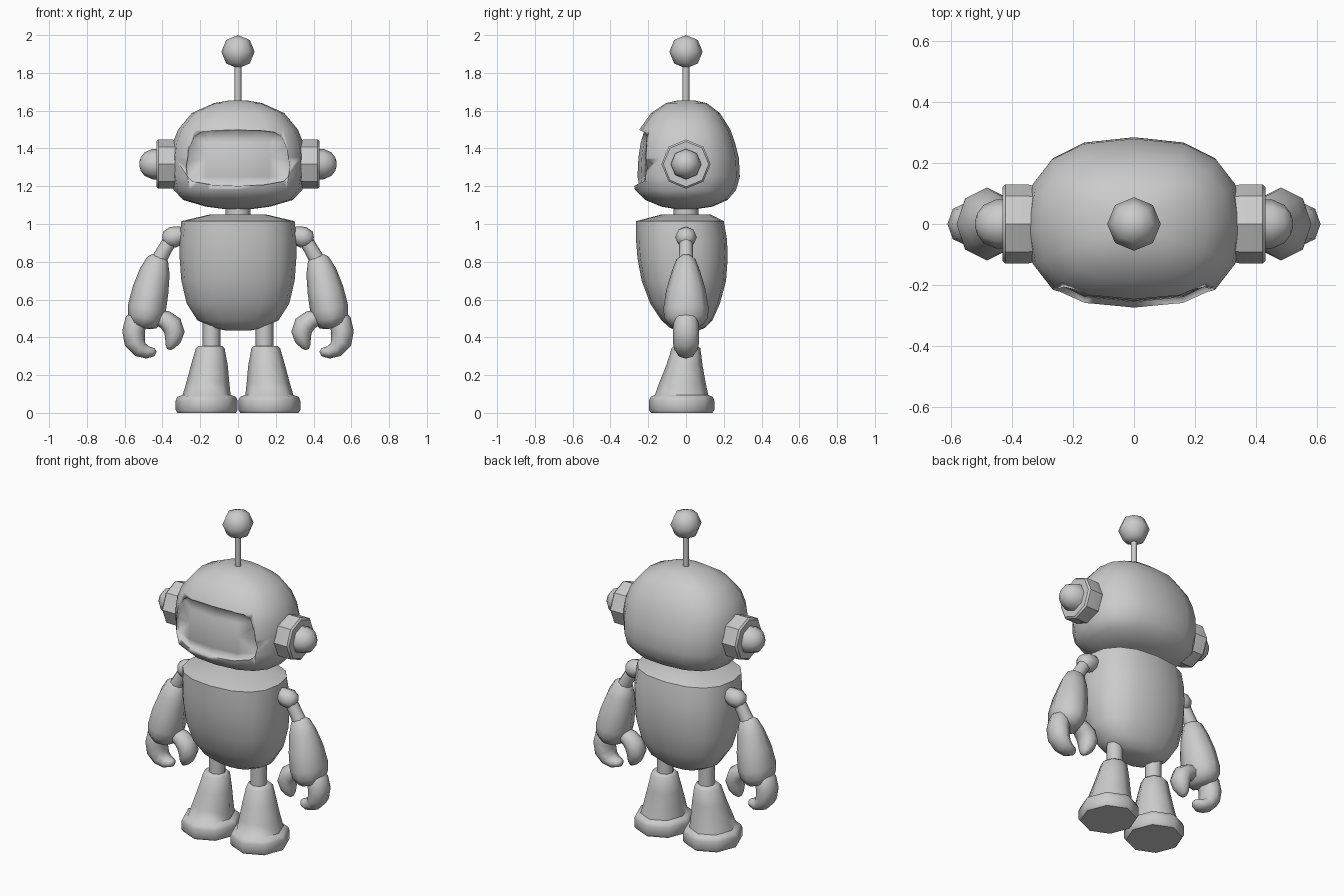
import bpy, bmesh, math
from mathutils import Vector

if "Cube" in bpy.data.objects:
    bpy.data.objects.remove(bpy.data.objects["Cube"])

grey = bpy.data.materials.new("light grey")
grey.diffuse_color = (0.6, 0.6, 0.6, 1)
grey.use_nodes = True
grey.node_tree.nodes["Principled BSDF"].inputs["Base Color"].default_value = grey.diffuse_color


def loft(name, rings, angle=45):
    """Skin a list of closed rings and cap both ends."""
    bm = bmesh.new()
    loops = [[bm.verts.new(p) for p in ring] for ring in rings]
    for a, b in zip(loops, loops[1:]):
        n = len(a)
        for i in range(n):
            bm.faces.new((a[i], a[(i + 1) % n], b[(i + 1) % n], b[i]))
    bm.faces.new(loops[0])
    bm.faces.new(loops[-1])
    bmesh.ops.recalc_face_normals(bm, faces=bm.faces)
    mesh = bpy.data.meshes.new(name)
    bm.to_mesh(mesh)
    bm.free()
    mesh.materials.append(grey)
    ob = bpy.data.objects.new(name, mesh)
    bpy.context.collection.objects.link(ob)
    bpy.ops.object.select_all(action='DESELECT')
    ob.select_set(True)
    bpy.context.view_layer.objects.active = ob
    bpy.ops.object.shade_smooth_by_angle(angle=math.radians(angle))
    return ob


def oval(z, cx, rx, front, back, sides, power=2.0):
    """Horizontal superellipse ring with separate front and back depth."""
    cy, ry, pts = (front + back) / 2, (back - front) / 2, []
    for i in range(sides):
        c, s = math.cos(math.tau * i / sides), math.sin(math.tau * i / sides)
        pts.append((cx + rx * math.copysign(abs(c) ** (2 / power), c),
                    cy + ry * math.copysign(abs(s) ** (2 / power), s), z))
    return pts


def sweep(name, path, side=1, angle=60):
    """Eight-sided tube along (x, z, radius, y radius) points."""
    rings = []
    for i, (x, z, r, ry) in enumerate(path):
        a, b = path[max(i - 1, 0)], path[min(i + 1, len(path) - 1)]
        t = Vector((b[0] - a[0], b[1] - a[1])).normalized()
        ring = []
        for k in range(8):
            c, s = math.cos(math.tau * k / 8), math.sin(math.tau * k / 8)
            ring.append((side * (x - t.y * r * c), ry * s, z + t.x * r * c))
        rings.append(ring)
    return loft(name, rings, angle)


def ball(name, centre, r):
    bpy.ops.mesh.primitive_uv_sphere_add(segments=8, ring_count=4, radius=r, location=centre)
    ob = bpy.context.object
    ob.name = name
    ob.data.materials.append(grey)
    bpy.ops.object.shade_smooth()


def subtract(ob, cutter):
    mod = ob.modifiers.new("cut", 'BOOLEAN')
    mod.operation, mod.solver, mod.object = 'DIFFERENCE', 'EXACT', cutter
    cutter.hide_render = True
    cutter.hide_set(True)


# Head: height, half width, front, back
head_profile = [
    (1.08, .08, -.06, .06), (1.092, .17, -.13, .14), (1.127, .29, -.215, .22),
    (1.18, .34, -.27, .265), (1.25, .352, -.285, .285), (1.35, .355, -.28, .28),
    (1.43, .345, -.268, .26), (1.5, .317, -.247, .235), (1.587, .245, -.185, .18),
    (1.64, .127, -.105, .11), (1.655, .04, -.04, .04)]
head_rings = [oval(z, 0, a, f, b, 16, 2.5) for z, a, f, b in head_profile]
head = loft("head", head_rings)

# Visor recess: a rounded window cut to a constant depth
core = loft("visor_floor_helper", [[(x, y + .028, z) for x, y, z in r] for r in head_rings])
half = [(0, 1.5), (.12, 1.498), (.2, 1.49), (.24, 1.465), (.268, 1.4), (.285, 1.3),
        (.278, 1.25), (.25, 1.222), (.14, 1.205), (0, 1.2)]
outline = half + [(-x, z) for x, z in half[-2:0:-1]]
cutter = loft("visor_cutter", [
    [(x, -.4, 1.35 + (z - 1.35) * 1.04) for x, z in outline],
    [(x * .95, -.14, 1.35 + (z - 1.35) * .94) for x, z in outline]])
subtract(cutter, core)
subtract(head, cutter)

# Antenna
loft("antenna_rod", [oval(z, 0, .018, -.018, .018, 8) for z in (1.63, 1.85)], 50)
ball("antenna_ball", (0, 0, 1.912), .088)

# Neck and torso
loft("neck", [oval(z, 0, .067, -.067, .067, 8) for z in (1.03, 1.11)], 50)
torso = [(.437, .07, -.05, .07), (.45, .13, -.085, .1), (.49, .215, -.13, .14),
         (.58, .272, -.19, .18), (.7, .3, -.235, .212), (.82, .309, -.257, .221),
         (.92, .309, -.265, .217), (1.015, .3, -.265, .2), (1.05, .15, -.13, .13)]
loft("torso", [oval(z, 0, a, f, b, 16, 2.4) for z, a, f, b in torso])

for side, label in ((1, "right"), (-1, "left")):
    # Ear disc and knob
    sweep(label + "_ear_disc", [(x, 1.317, r, r) for x, r in (
        (.3, .12), (.35, .13), (.422, .13), (.432, .12), (.432, .095), (.42, .085))], side, 40)
    sweep(label + "_ear_knob", [(x, 1.317, r, r) for x, r in (
        (.4, .082), (.455, .08), (.495, .062), (.515, .035), (.522, .012))], side)

    # Shoulder and upper arm
    sweep(label + "_shoulder", [(.275, .945, .035, .035), (.3, .94, .048, .048),
                                (.345, .93, .057, .057), (.38, .918, .045, .045),
                                (.396, .912, .018, .018)], side)
    sweep(label + "_upper_arm", [(.355, .92, .038, .036), (.385, .87, .038, .036),
                                 (.43, .79, .042, .04)], side)

    # Forearm
    sweep(label + "_forearm", [(.421, .832, .035, .025), (.425, .815, .056, .05),
                               (.44, .75, .08, .075), (.463, .65, .096, .105),
                               (.483, .55, .102, .12), (.492, .5, .092, .115),
                               (.5, .462, .07, .085), (.503, .45, .03, .04)], side)

    # Claw made of a long finger and a short thumb
    sweep(label + "_claw_finger", [(.525, .53, .035, .04), (.54, .49, .058, .066),
                                   (.553, .43, .06, .07), (.546, .375, .056, .07),
                                   (.518, .335, .043, .062), (.48, .32, .033, .05),
                                   (.45, .324, .025, .035), (.436, .333, .01, .015)], side)
    sweep(label + "_claw_thumb", [(.43, .51, .04, .045), (.385, .493, .05, .055),
                                  (.35, .465, .056, .062), (.336, .425, .054, .062),
                                  (.345, .385, .043, .053), (.36, .352, .026, .035),
                                  (.366, .335, .01, .015)], side)

    # Leg and boot: height, centre x, half width, front, back
    loft(label + "_leg", [oval(z, side * .14, .047, -.047, .047, 8) for z in (.33, .54)], 50)
    boot = [(.355, .147, .062, -.062, .062), (.342, .147, .076, -.076, .076),
            (.25, .152, .098, -.105, .088), (.16, .16, .114, -.142, .104),
            (.095, .166, .127, -.165, .118), (.085, .166, .155, -.187, .142),
            (.065, .166, .164, -.196, .15), (.015, .166, .164, -.196, .15),
            (0, .166, .154, -.186, .14)]
    loft(label + "_boot", [oval(z, side * x, a, f, b, 8) for z, x, a, f, b in boot], 50)
